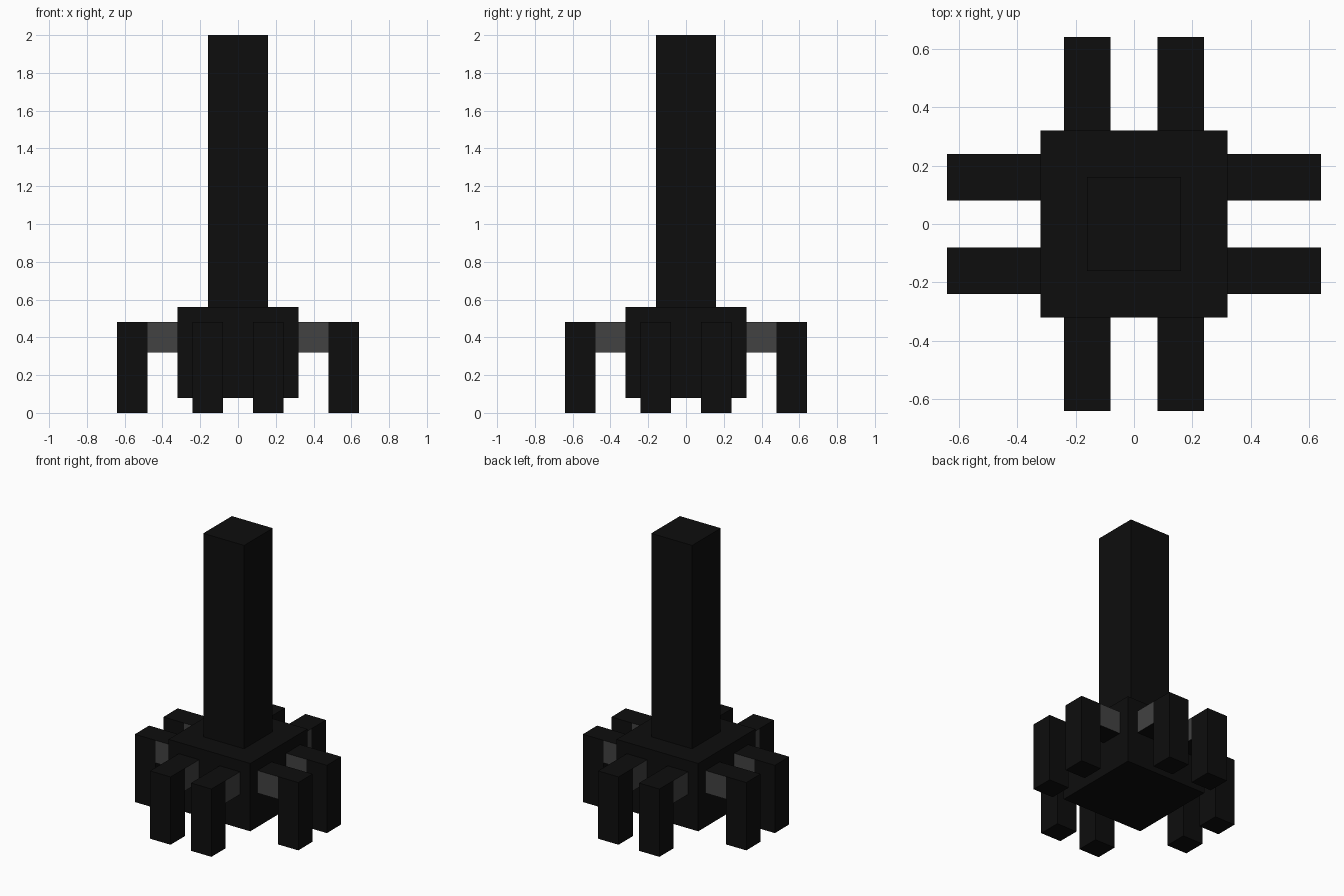
import bpy, math
from mathutils import Matrix, Vector

if "Cube" in bpy.data.objects:
    bpy.data.objects.remove(bpy.data.objects["Cube"])


def material(name, value):
    m = bpy.data.materials.new(name)
    m.diffuse_color = (value, value, value, 1)
    m.use_nodes = True
    m.node_tree.nodes["Principled BSDF"].inputs["Base Color"].default_value = m.diffuse_color
    return m


BLACK = material("black", 0.0042)
GREY = material("dark grey", 0.054)


def box(name, lo, hi, turn=0.0, grey_sides=False):
    """Axis-aligned box from corner lo to corner hi, turned about the z axis."""
    lo, hi = Vector(lo), Vector(hi)
    bpy.ops.mesh.primitive_cube_add(size=1)
    obj = bpy.context.object
    obj.name = name
    mesh = obj.data
    mesh.transform(Matrix.Rotation(turn, 4, 'Z')
                   @ Matrix.Translation((lo + hi) / 2)
                   @ Matrix.Diagonal((*(hi - lo), 1)))
    mesh.materials.append(BLACK)
    if grey_sides:
        mesh.materials.append(GREY)
        for face in mesh.polygons:
            face.material_index = int(abs(face.normal.z) < 0.5)
    return obj


# Central body and tall column
box("body", (-0.32, -0.32, 0.08), (0.32, 0.32, 0.56))
box("column", (-0.16, -0.16, 0.56), (0.16, 0.16, 2.0))

# Two legs on each of the four sides, joined by arms with grey flanks
for i, side in enumerate(("right", "back", "left", "front")):
    turn = i * math.pi / 2
    for j, y in enumerate((-0.24, 0.08), 1):
        box(f"{side}_arm_{j}", (0.32, y, 0.32), (0.48, y + 0.16, 0.48), turn, True)
        box(f"{side}_leg_{j}", (0.48, y, 0.0), (0.64, y + 0.16, 0.48), turn)
